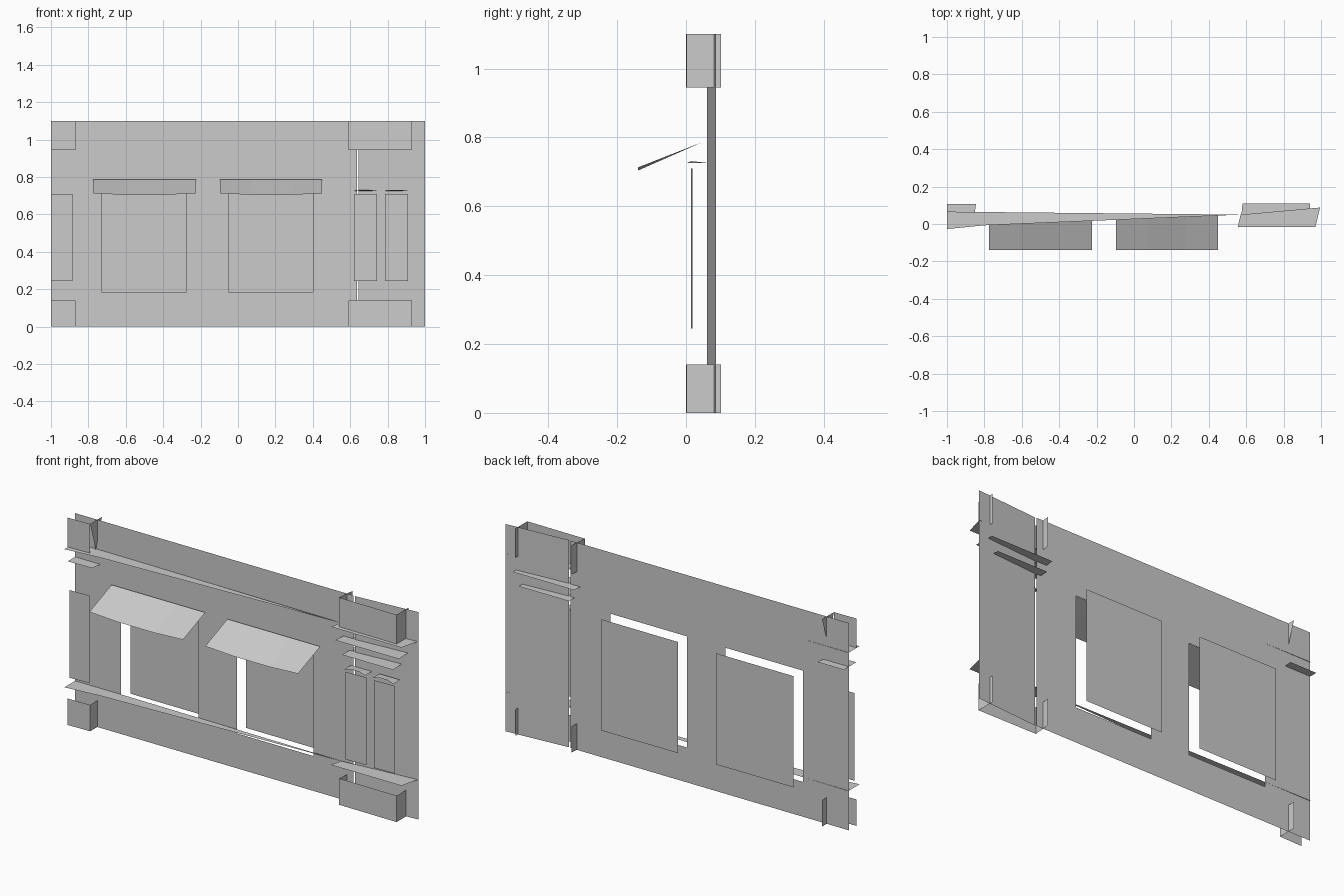
import bpy

if "Cube" in bpy.data.objects:
    bpy.data.objects.remove(bpy.data.objects["Cube"])

WALL_Y = 0.063


def mesh(name, verts, faces):
    me = bpy.data.meshes.new(name)
    me.from_pydata(verts, [], faces)
    me.update()
    ob = bpy.data.objects.new(name, me)
    bpy.context.collection.objects.link(ob)
    return ob


def upright(name, x0, y0, x1, y1, z0, z1):
    """Vertical sheet between two plan points."""
    return mesh(name, [(x0, y0, z0), (x1, y1, z0), (x1, y1, z1), (x0, y0, z1)], [(0, 1, 2, 3)])


def ledge(name, outline, z):
    """Flat horizontal sheet from a plan outline."""
    return mesh(name, [(x, y, z) for x, y in outline], [tuple(range(len(outline)))])


def strip(name, back, front):
    """Sheet joining two edges with equal point counts."""
    n = len(back)
    return mesh(name, back + front, [(i, n + i, n + i + 1, i + 1) for i in range(n - 1)])


# main wall with two window openings
xs = [-1, -0.73, -0.275, -0.05, 0.40, 0.635]
zs = [0, 0.185, 0.775, 1.10]
verts = [(x, WALL_Y, z) for z in zs for x in xs]
faces = []
for r in range(3):
    for c in range(5):
        if r == 1 and c in (1, 3):
            continue
        a = r * 6 + c
        faces.append((a, a + 1, a + 7, a + 6))
mesh("main_wall", verts, faces)

# slightly turned wing wall, separated by a narrow slit
upright("wing_wall", 0.643, 0.061, 1.0, 0.087, 0, 1.10)

# window panes set behind the wall, with sloping awnings in front
for i, (x0, x1) in enumerate([(-0.73, -0.275), (-0.05, 0.40)]):
    upright(f"window_pane_{i}", x0, 0.14, x1, 0.14, 0.185, 0.775)
    a, b = x0 - 0.045, x1 + 0.05
    px = [a, a + 0.17, b - 0.17, b]
    strip(f"awning_{i}",
          [(x, 0.047, 0.786) for x in px],
          [(x, -0.139, z) for x, z in zip(px, (0.713, 0.704, 0.704, 0.713))])

# corner blocks: open front and side sheets
for tag, z0, z1 in (("lower", 0, 0.14), ("upper", 0.945, 1.10)):
    upright(f"wing_block_front_{tag}", 0.59, 0.005, 0.93, 0.002, z0, z1)
    upright(f"wing_block_left_{tag}", 0.59, 0.005, 0.60, 0.102, z0, z1)
    upright(f"wing_block_right_{tag}", 0.93, 0.002, 0.93, 0.102, z0, z1)
    upright(f"left_block_front_{tag}", -1, 0.0, -0.87, 0.003, z0, z1)
upright("left_block_side_lower", -0.87, 0.003, -0.87, 0.102, 0, 0.14)
mesh("left_block_side_upper",
     [(-0.87, 0.003, 1.10), (-0.87, 0.102, 1.10), (-0.87, 0.05, 0.945)], [(0, 1, 2)])

# cornices: tapering along the main wall, full width on the wing
for tag, z in (("lower", 0.21), ("upper", 0.943)):
    ledge(f"main_cornice_{tag}",
          [(-1, -0.027), (-0.8, -0.007), (0.57, 0.05), (-1, 0.066)], z)
    ledge(f"wing_cornice_{tag}",
          [(0.555, -0.015), (0.97, -0.015), (0.995, 0.088), (0.57, 0.05)], z)

# smaller capital ledges
ledge("left_capital", [(-1, 0), (-0.86, 0.005), (-0.845, 0.106), (-1, 0.106)], 0.868)
ledge("wing_capital_upper", [(0.57, 0), (0.945, 0), (0.94, 0.11), (0.58, 0.11)], 0.87)
ledge("wing_capital_lower", [(0.61, 0), (0.91, 0), (0.905, 0.11), (0.61, 0.11)], 0.803)

# raised pilaster panels, small arched hoods over the wing pair
for i, (x0, x1) in enumerate([(-1, -0.885), (0.62, 0.742), (0.787, 0.908)]):
    upright(f"pilaster_panel_{i}", x0, 0.015, x1, 0.019, 0.245, 0.71)
    if i:
        px = [x0, x0 + 0.04, x1 - 0.04, x1]
        strip(f"panel_hood_{i}",
              [(x, 0.062, 0.726) for x in px],
              [(x, y, z) for x, y, z in zip(px, (0.004, 0.015, 0.015, 0.004),
                                            (0.726, 0.731, 0.731, 0.726))])
